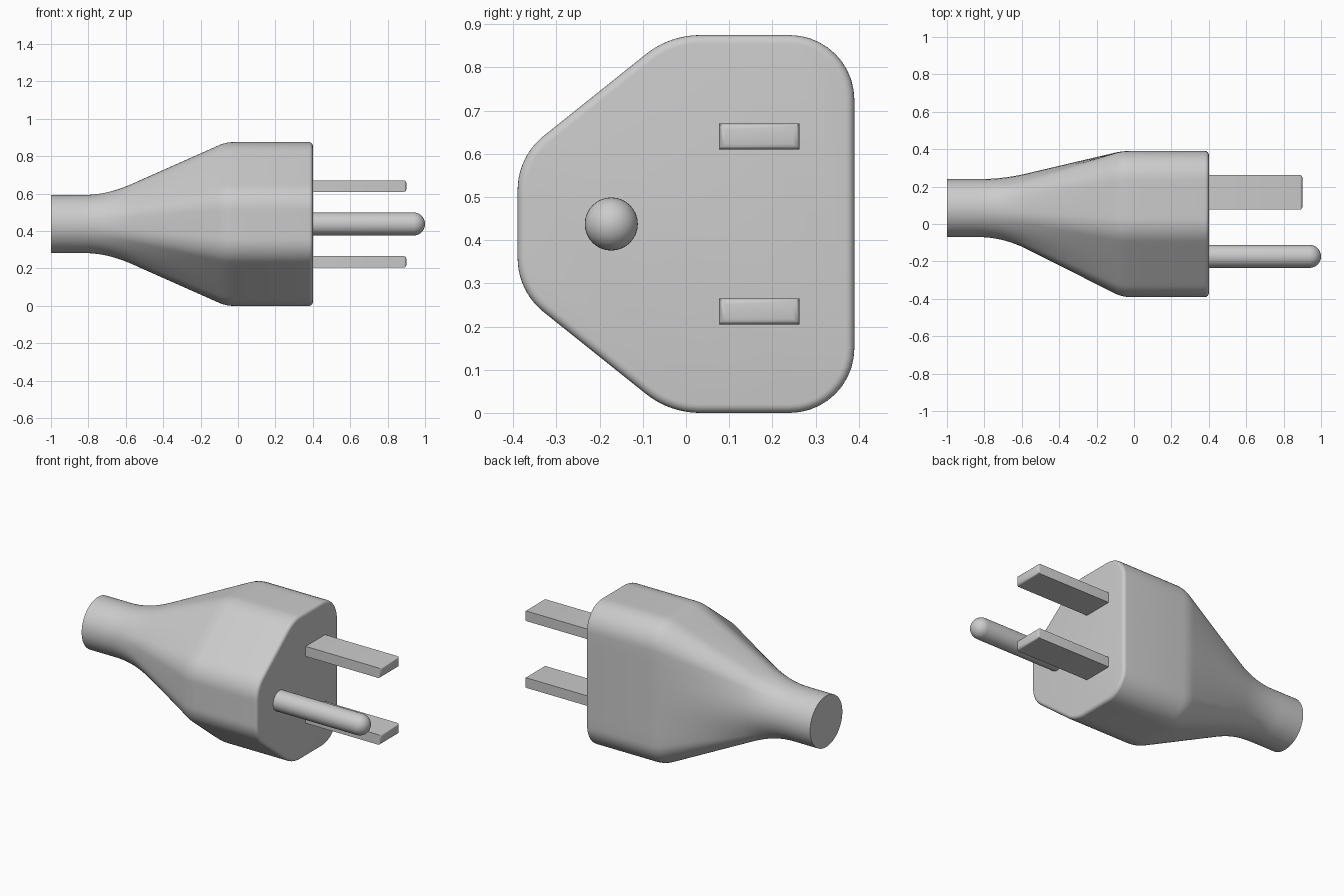
import bpy, bmesh
from math import radians, sin, cos, pi, atan2

if "Cube" in bpy.data.objects:
    bpy.data.objects.remove(bpy.data.objects["Cube"])

CZ = 0.4375          # height of the plug axis
CABLE_Y, CABLE_R = 0.085, 0.155
BEND = 128.66        # normal angle of the slanted side


def finish(name, bm, angle=35):
    bmesh.ops.recalc_face_normals(bm, faces=bm.faces)
    me = bpy.data.meshes.new(name)
    bm.to_mesh(me)
    bm.free()
    ob = bpy.data.objects.new(name, me)
    bpy.context.collection.objects.link(ob)
    bpy.ops.object.select_all(action='DESELECT')
    ob.select_set(True)
    bpy.context.view_layer.objects.active = ob
    bpy.ops.object.shade_smooth_by_angle(angle=radians(angle))
    return ob


def loft(bm, rings):
    vr = [[bm.verts.new(p) for p in r] for r in rings]
    n = len(vr[0])
    for a, b in zip(vr, vr[1:]):
        for i in range(n):
            bm.faces.new((a[i], a[(i + 1) % n], b[(i + 1) % n], b[i]))
    bm.faces.new(vr[0])
    bm.faces.new(vr[-1])


def outline(inset=0.0):
    # rounded six-sided outline (y, z) with evenly inset edges
    arcs = [(0.24, 0.2875, 0.15, 0, 90),
            (0.0325, 0.2375, 0.20, 90, BEND),
            (-0.23, 0.0788, 0.16, BEND, 180)]
    arcs += [(y, -z, r, 360 - b, 360 - a) for y, z, r, a, b in reversed(arcs)]
    corners = []
    for y, z, r, a, b in arcs:
        angs = [radians(a + (b - a) * i / 10) for i in range(11)]
        corners.append([(y + (r - inset) * cos(t), z + (r - inset) * sin(t)) for t in angs])
    pts = []
    for c, nxt in zip(corners, corners[1:] + corners[:1]):
        pts += c
        (y0, z0), (y1, z1) = c[-1], nxt[0]
        pts += [(y0 + (y1 - y0) * i / 8, z0 + (z1 - z0) * i / 8) for i in range(1, 8)]
    return pts


# Moulded body: round cable end flowing into the six-sided head
full = outline()


def section(x, s):
    ring = []
    for y, z in full:
        t = atan2(z, y - CABLE_Y)
        cy, cz = CABLE_Y + CABLE_R * cos(t), CABLE_R * sin(t)
        ring.append((x, cy + (y - cy) * s, CZ + cz + (z - cz) * s))
    return ring


k = 1 / 0.635
rings = [section(-1, 0)]
for i in range(13):                      # soft neck
    d = 0.26 * i / 12
    rings.append(section(-0.83 + d, k * d * d / 0.52))
for i in range(1, 6):                    # straight flare
    x = -0.57 + 0.465 * i / 6
    rings.append(section(x, k * (x + 0.7)))
for i in range(7):                       # soft shoulder
    d = 0.08 * (1 - i / 6)
    rings.append(section(-0.025 - d, 1 - k * d * d / 0.16))
for i in range(6):                       # rounded front rim
    t = i / 5 * pi / 2
    rings.append([(0.38 + 0.02 * sin(t), y, CZ + z) for y, z in outline(0.02 * (1 - cos(t)))])
body = bmesh.new()
loft(body, rings)
finish("plug_body", body)

# Two flat blades with rounded tips
for name, z in (("upper_blade", CZ + 0.2025), ("lower_blade", CZ - 0.2025)):
    bm = bmesh.new()
    bmesh.ops.create_cube(bm, size=1)
    for v in bm.verts:
        v.co = (0.9 if v.co.x > 0 else 0.39, 0.17 + v.co.y * 0.186, z + v.co.z * 0.061)
    tip = [e for e in bm.edges if all(v.co.x > 0.8 for v in e.verts)]
    bmesh.ops.bevel(bm, geom=tip, offset=0.014, segments=3, profile=0.5, affect='EDGES')
    finish(name, bm)

# Round ground pin with a domed end
R = 0.0615
prof = [(0.39, R)] + [(1 - R + R * sin(t), R * cos(t))
                      for t in (pi / 2 * i / 10 for i in range(10))]
pin = bmesh.new()
loft(pin, [[(x, -0.173 + r * cos(2 * pi * i / 32), CZ + r * sin(2 * pi * i / 32))
            for i in range(32)] for x, r in prof])
bmesh.ops.poke(pin, faces=[f for f in pin.faces if len(f.verts) > 4 and f.calc_center_median().x > 0.9],
               offset=0.0)
max(pin.verts, key=lambda v: v.co.x - 10 * abs(v.co.y + 0.173) - 10 * abs(v.co.z - CZ)).co.x = 1.0
finish("ground_pin", pin)
